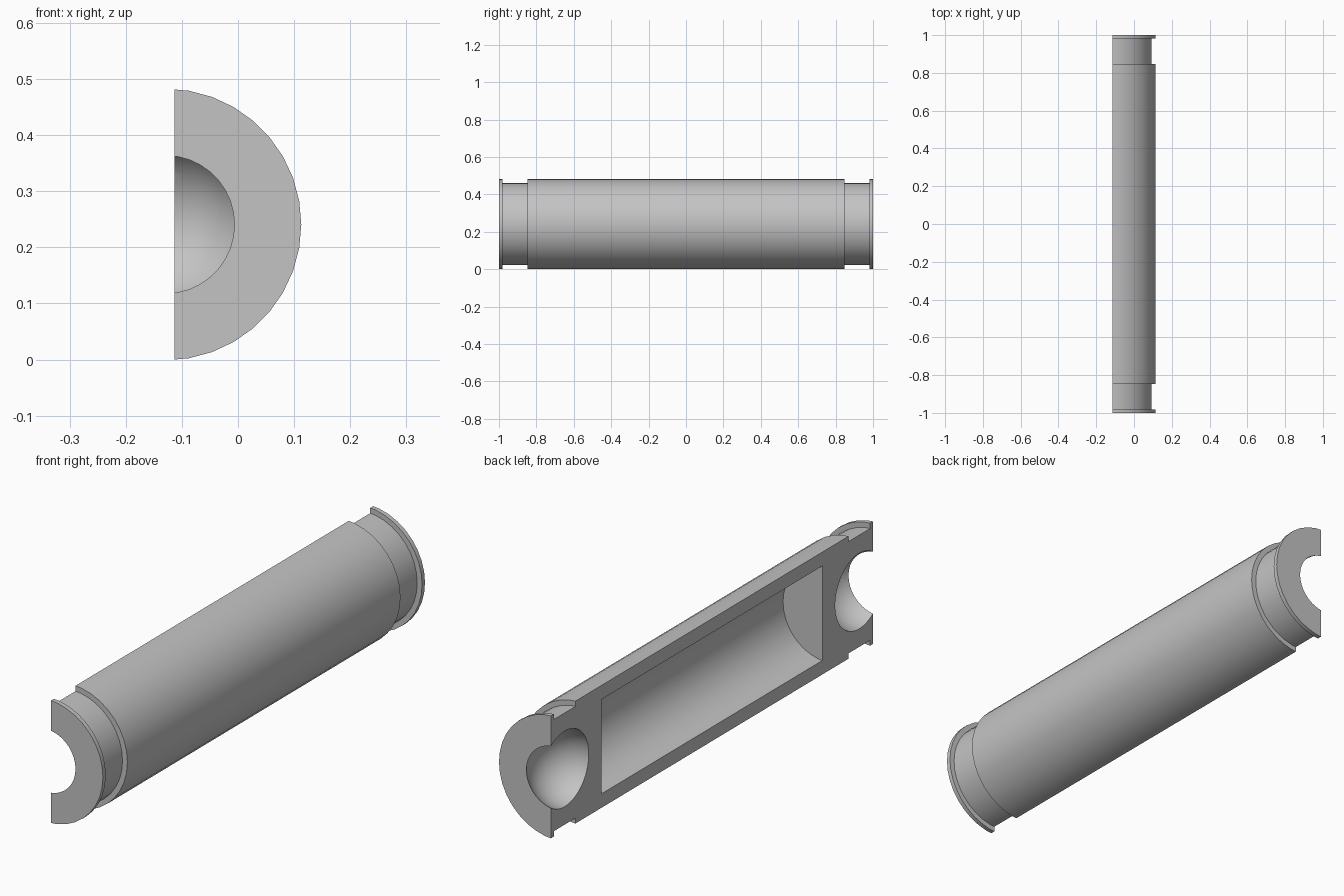
import bpy, bmesh, math
from mathutils import Vector

if "Cube" in bpy.data.objects:
    bpy.data.objects.remove(bpy.data.objects["Cube"], do_unlink=True)

OUTER, NECK, BORE = 0.242, 0.221, 0.187      # radii of body, grooves and hollow
BALL, BALL_Y = 0.15, 0.914                   # spherical end sockets
CUT_X = -0.1128                              # flat section plane
AXIS = Vector((-CUT_X - OUTER, 0, 0.2406))
SEGMENTS = 36

# Half profile as (radius, y): socket, end flange, groove, body
rim_angle = math.acos((BALL_Y - 1) / BALL)
steps = 16
half = []
for i in range(steps + 1):
    t = rim_angle * i / steps
    half.append((BALL * math.sin(t), BALL_Y - BALL * math.cos(t)))
half += [(OUTER, 1), (OUTER, 0.982), (NECK, 0.982), (NECK, 0.848), (OUTER, 0.848)]
shell = half + [(r, -y) for r, y in reversed(half)]
hollow = [(0, 0.685), (BORE, 0.685), (BORE, -0.685), (0, -0.685)]


def lathe(bm, profile):
    """Revolve a profile around the long axis."""
    verts = [bm.verts.new(AXIS + Vector((r, y, 0))) for r, y in profile]
    edges = [bm.edges.new(pair) for pair in zip(verts, verts[1:])]
    bmesh.ops.spin(bm, geom=verts + edges, cent=AXIS, axis=(0, 1, 0),
                   angle=math.tau, steps=SEGMENTS, use_duplicate=False)


bm = bmesh.new()
lathe(bm, shell)
lathe(bm, hollow)
bmesh.ops.remove_doubles(bm, verts=bm.verts[:], dist=0.0001)

# Slice lengthwise and close the section between shell and hollow
bmesh.ops.bisect_plane(bm, geom=bm.verts[:] + bm.edges[:] + bm.faces[:], dist=0.00001,
                       plane_co=(CUT_X, 0, 0), plane_no=(1, 0, 0), clear_inner=True)
rim = [e for e in bm.edges if e.is_boundary]
bmesh.ops.triangle_fill(bm, edges=rim, use_beauty=True, normal=(-1, 0, 0))
bmesh.ops.recalc_face_normals(bm, faces=bm.faces[:])

mesh = bpy.data.meshes.new("sectioned_cylinder")
bm.to_mesh(mesh)
bm.free()
body = bpy.data.objects.new("sectioned_cylinder", mesh)
bpy.context.collection.objects.link(body)

# Plain grey
grey = bpy.data.materials.new("plain_grey")
grey.use_nodes = True
colour = (0.55, 0.55, 0.55, 1)
grey.diffuse_color = colour
grey.node_tree.nodes["Principled BSDF"].inputs["Base Color"].default_value = colour
mesh.materials.append(grey)

bpy.ops.object.select_all(action="DESELECT")
body.select_set(True)
bpy.context.view_layer.objects.active = body
bpy.ops.object.shade_smooth_by_angle(angle=math.radians(30))
